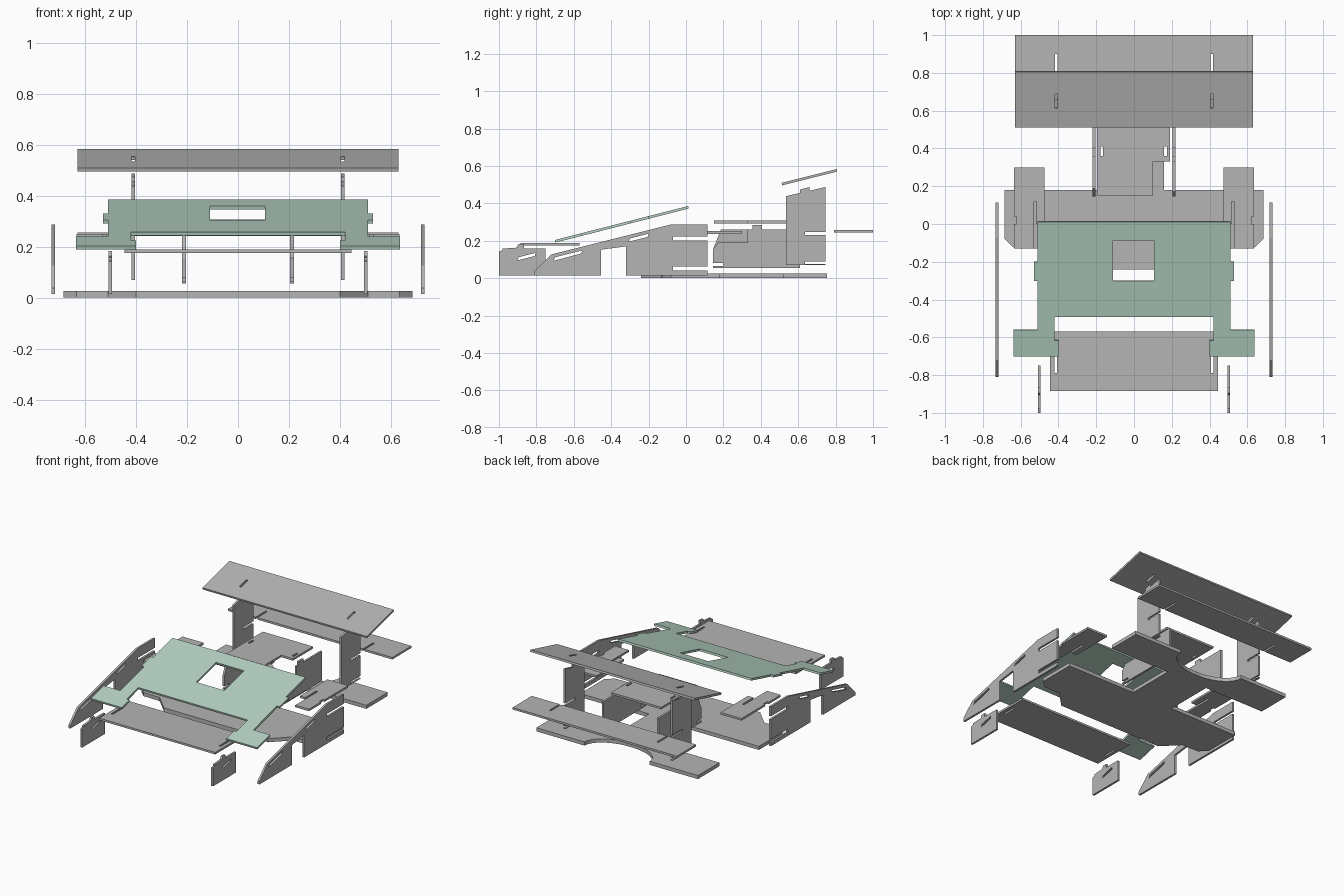
import bpy, bmesh, math
from mathutils import Matrix


def material(name, rgb):
    m = bpy.data.materials.new(name)
    m.diffuse_color = (*rgb, 1)
    return m


GREY = material("panel grey", (0.46, 0.46, 0.46))
GREEN = material("hood green", (0.46, 0.64, 0.54))
T = 0.014  # sheet thickness


def sheet(name, loops, matrix, mat=GREY, t=T):
    """Flat cut sheet: first loop is the outline, further loops are holes."""
    cu = bpy.data.curves.new(name, 'CURVE')
    cu.dimensions = '2D'
    cu.fill_mode = 'BOTH'
    cu.extrude = t / 2
    for loop in loops:
        sp = cu.splines.new('POLY')
        sp.points.add(len(loop) - 1)
        for p, (a, b) in zip(sp.points, loop):
            p.co = (a, b, 0, 1)
        sp.use_cyclic_u = True
        sp.use_smooth = False
    tmp = bpy.data.objects.new(name + "_curve", cu)
    bpy.context.collection.objects.link(tmp)
    dg = bpy.context.evaluated_depsgraph_get()
    me = bpy.data.meshes.new_from_object(tmp.evaluated_get(dg))
    bpy.data.objects.remove(tmp)
    bm = bmesh.new()
    bm.from_mesh(me)
    bmesh.ops.remove_doubles(bm, verts=bm.verts, dist=1e-5)
    bmesh.ops.recalc_face_normals(bm, faces=bm.faces)
    bm.transform(matrix)
    for f in bm.faces:
        f.smooth = False
        f.material_index = 0
    bm.to_mesh(me)
    bm.free()
    me.materials.clear()
    me.materials.append(mat)
    ob = bpy.data.objects.new(name, me)
    bpy.context.collection.objects.link(ob)
    return ob


def flat(z):
    return Matrix.Translation((0, 0, z))


def upright(x):
    # local (a, b) becomes (y, z) at a given x
    return Matrix(((0, 0, 1, x), (1, 0, 0, 0), (0, 1, 0, 0), (0, 0, 0, 1)))


def tilted(y0, z0, angle):
    # outline is given in plan view, then lifted around (y0, z0)
    return (Matrix.Translation((0, y0, z0)) @ Matrix.Rotation(angle, 4, 'X')
            @ Matrix.Scale(1 / math.cos(angle), 4, (0, 1, 0)) @ Matrix.Translation((0, -y0, 0)))


def rect(x0, x1, y0, y1):
    return [(x0, y0), (x1, y0), (x1, y1), (x0, y1)]


def mirrored(half):
    return half + [(-x, y) for x, y in reversed(half)]


def flip(loop):
    return [(-x, y) for x, y in loop]


# tilted hood with window and side tabs
hood = mirrored([(0.42, -0.49), (0.42, -0.615), (0.40, -0.615), (0.40, -0.70), (0.637, -0.70),
                 (0.637, -0.56), (0.51, -0.56), (0.51, -0.30), (0.53, -0.30), (0.53, -0.20),
                 (0.51, -0.20), (0.51, 0.013)])
sheet("hood", [hood, rect(-0.11, 0.107, -0.30, -0.085)],
      tilted(-0.70, 0.197, math.atan(0.255)), GREEN)

# floor with side ears, narrow stem, rear bar and round rear cut-out
arc = [(0.25 * math.cos(a), 0.755 - 0.15 * math.sin(a))
       for a in [math.pi / 2 * i / 10 for i in range(10, -1, -1)]]
floor_half = [(0.40, -0.24), (0.51, -0.13), (0.635, -0.127), (0.685, -0.08), (0.685, 0.18),
              (0.158, 0.18), (0.158, 0.52), (0.62, 0.52), (0.62, 0.755)] + arc[::-1][:-1]
sheet("floor", [mirrored(floor_half)], flat(0.0135), t=0.025)

# nose plate
sheet("nose_plate", [rect(-0.445, 0.445, -0.885, -0.57),
                     rect(0.408, 0.421, -0.79, -0.69), rect(-0.421, -0.408, -0.79, -0.69)],
      flat(0.182))

# engine cover, cut away at the right front corner
sheet("engine_cover", [[(-0.195, 0.15), (0.10, 0.15), (0.10, 0.33), (0.19, 0.33),
                        (0.19, 0.55), (-0.195, 0.55)],
                       rect(-0.177, -0.163, 0.36, 0.41), rect(0.160, 0.174, 0.36, 0.41)],
      flat(0.30))

# rear wings
slots = [rect(s * 0.412 - 0.007, s * 0.412 + 0.007, 0.615, 0.69) for s in (-1, 1)]
sheet("upper_wing", [rect(-0.63, 0.63, 0.513, 0.807)] + slots,
      tilted(0.513, 0.503, math.atan(0.25)))
sheet("lower_wing", [mirrored([(0.405, 0.79), (0.405, 0.90), (0.418, 0.90),
                               (0.418, 0.79), (0.63, 0.79), (0.63, 1.0)])], flat(0.25))

# engine side walls, the right one stepped down at the front
wall_tail = [(0.355, 0.26), (0.355, 0.285), (0.405, 0.285), (0.405, 0.26),
             (0.61, 0.26), (0.61, 0.055), (0.145, 0.055), (0.145, 0.066),
             (0.20, 0.066), (0.20, 0.08), (0.145, 0.08), (0.145, 0.155)]
sheet("engine_wall_left", [wall_tail + [(0.187, 0.26)]], upright(-0.212))
sheet("engine_wall_right", [wall_tail + [(0.172, 0.19), (0.33, 0.19), (0.33, 0.26)]],
      upright(0.212))

# profiles (y, z) of the paired upright panels
side_panel = [(-0.81, 0.015), (-0.455, 0.015), (-0.455, 0.152), (-0.32, 0.170), (-0.32, 0.015),
              (0.115, 0.015), (0.115, 0.04), (-0.07, 0.04), (-0.07, 0.062), (0.115, 0.062),
              (0.115, 0.20), (-0.07, 0.20), (-0.07, 0.222), (0.115, 0.222), (0.115, 0.288),
              (-0.075, 0.288), (-0.72, 0.127), (-0.81, 0.038)]
side_slots = [[(-0.71, 0.092), (-0.56, 0.132), (-0.555, 0.148), (-0.70, 0.112)],
              [(-0.305, 0.195), (-0.205, 0.220), (-0.20, 0.238), (-0.30, 0.212)]]
nose_fin = [(-1.0, 0.015), (-0.75, 0.015), (-0.75, 0.158), (-0.865, 0.158), (-0.865, 0.183),
            (-0.895, 0.183), (-0.905, 0.163), (-0.98, 0.158), (-0.98, 0.148), (-1.0, 0.143)]
fin_slot = [(-0.90, 0.095), (-0.808, 0.118), (-0.805, 0.135), (-0.895, 0.112)]
wing_post = [(0.535, 0.07), (0.745, 0.07), (0.745, 0.075), (0.635, 0.075), (0.635, 0.09),
             (0.745, 0.09), (0.745, 0.232), (0.635, 0.232), (0.635, 0.248), (0.745, 0.248),
             (0.745, 0.487), (0.66, 0.467), (0.66, 0.487), (0.61, 0.474), (0.61, 0.456),
             (0.535, 0.438)]
# side pod top plate in plan view
pod = [(0.475, 0.30), (0.635, 0.30), (0.635, 0.04), (0.622, 0.04), (0.622, 0.0), (0.635, 0.0),
       (0.635, -0.13), (0.53, -0.13), (0.53, 0.12), (0.516, 0.12), (0.516, 0.0), (0.475, 0.0)]

for side, s in (("left", -1), ("right", 1)):
    sheet("side_panel_" + side, [side_panel] + side_slots, upright(s * 0.725))
    sheet("nose_fin_" + side, [nose_fin, fin_slot], upright(s * 0.502))
    sheet("wing_post_" + side, [wing_post], upright(s * 0.411))
    sheet("pod_top_" + side, [pod if s > 0 else flip(pod)], flat(0.244))
